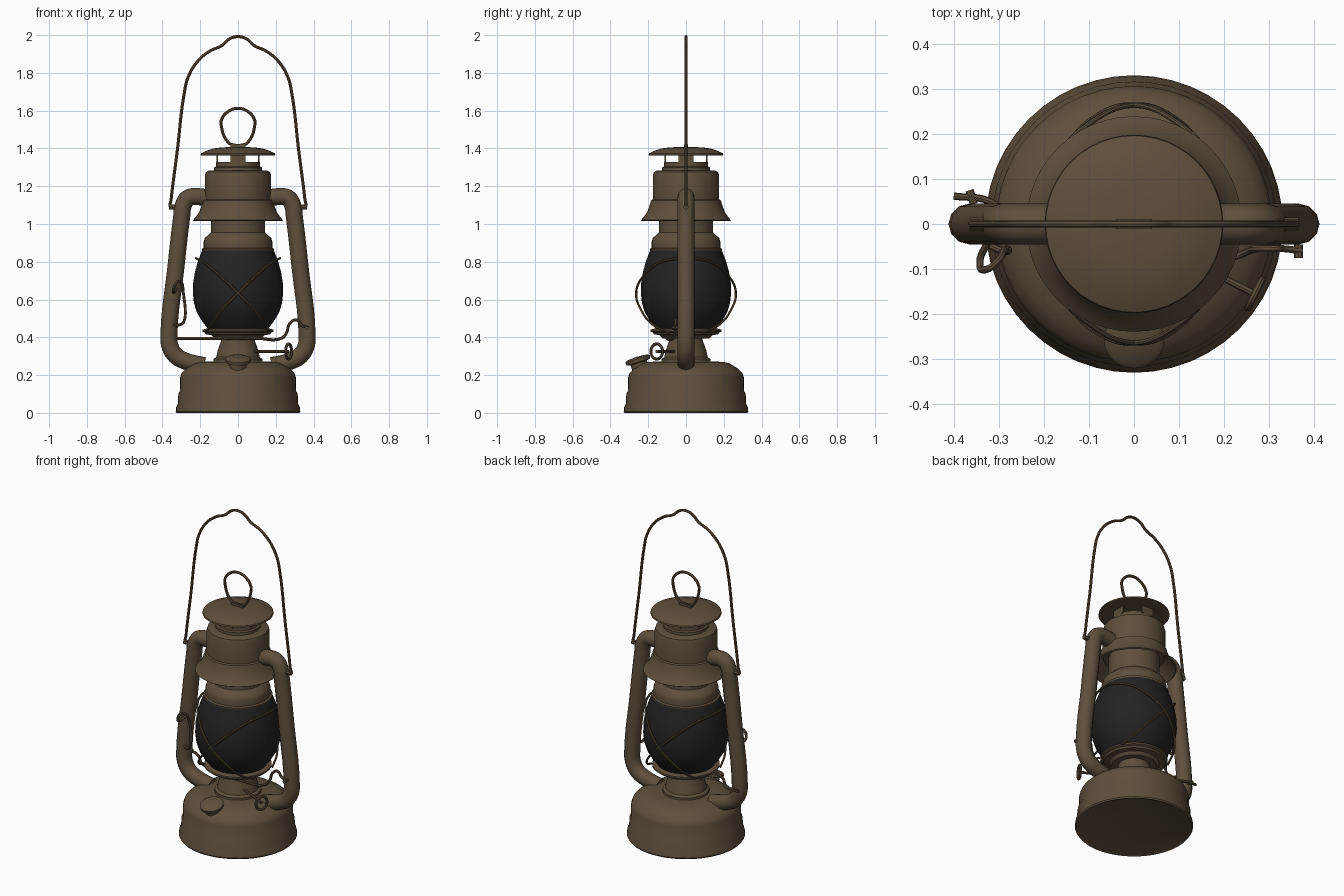
import bpy, bmesh, math
from mathutils import Vector, Matrix

old = bpy.data.objects.get("Cube")
if old:
    bpy.data.objects.remove(old, do_unlink=True)


def material(name, rgb):
    m = bpy.data.materials.new(name)
    m.use_nodes = True
    m.diffuse_color = (*rgb, 1)
    bsdf = m.node_tree.nodes["Principled BSDF"]
    bsdf.inputs["Base Color"].default_value = (*rgb, 1)
    bsdf.inputs["Roughness"].default_value = 0.7
    return m


BROWN = material("aged brown metal", (0.115, 0.078, 0.045))
BLACK = material("dark smoked glass", (0.016, 0.016, 0.016))


def add_mesh(name, mesh, mat=BROWN):
    obj = bpy.data.objects.new(name, mesh)
    bpy.context.collection.objects.link(obj)
    mesh.materials.clear()
    mesh.materials.append(mat)
    bpy.ops.object.select_all(action="DESELECT")
    obj.select_set(True)
    bpy.context.view_layer.objects.active = obj
    bpy.ops.object.shade_smooth_by_angle(angle=math.radians(35))
    return obj


def lathe(name, profile, mat=BROWN, steps=48):
    """Spin (radius, height) points round the z axis."""
    bm = bmesh.new()
    verts = [bm.verts.new((r, 0, z)) for r, z in profile]
    edges = [bm.edges.new(pair) for pair in zip(verts, verts[1:])]
    bmesh.ops.spin(bm, geom=verts + edges, cent=(0, 0, 0), axis=(0, 0, 1),
                   angle=math.tau, steps=steps, use_duplicate=False)
    bmesh.ops.remove_doubles(bm, verts=bm.verts, dist=0.0005)
    bmesh.ops.recalc_face_normals(bm, faces=bm.faces)
    mesh = bpy.data.meshes.new(name)
    bm.to_mesh(mesh)
    bm.free()
    return add_mesh(name, mesh, mat)


def wire(name, points, radius=0.007, closed=False, curved=True, sides=2):
    """Sweep a round section along a path and keep it as a mesh."""
    curve = bpy.data.curves.new(name, "CURVE")
    curve.dimensions = "3D"
    curve.bevel_depth = radius
    curve.bevel_resolution = sides
    curve.resolution_u = 6
    curve.use_fill_caps = True
    spline = curve.splines.new("BEZIER")
    spline.bezier_points.add(len(points) - 1)
    for bp, p in zip(spline.bezier_points, points):
        bp.co = p
        bp.handle_left_type = bp.handle_right_type = "AUTO" if curved else "VECTOR"
    spline.use_cyclic_u = closed
    temp = bpy.data.objects.new(name + "_path", curve)
    bpy.context.collection.objects.link(temp)
    deps = bpy.context.evaluated_depsgraph_get()
    mesh = bpy.data.meshes.new_from_object(temp.evaluated_get(deps))
    bpy.data.objects.remove(temp, do_unlink=True)
    mesh.name = name
    return add_mesh(name, mesh)


def box(name, center, size, turn=0):
    bm = bmesh.new()
    bmesh.ops.create_cube(bm, size=1, matrix=Matrix.Rotation(turn, 4, "Z")
                          @ Matrix.Translation(center) @ Matrix.Diagonal((*size, 1)))
    mesh = bpy.data.meshes.new(name)
    bm.to_mesh(mesh)
    bm.free()
    return add_mesh(name, mesh)


def mirror_path(half):
    """Complete a path that ends on x = 0."""
    return half + [(-x, y, z) for x, y, z in reversed(half[:-1])]


# Fuel tank
lathe("fuel_tank", [(0, 0.005), (0.315, 0.005), (0.325, 0), (0.33, 0.008), (0.327, 0.03),
                    (0.318, 0.05), (0.316, 0.1), (0.308, 0.115), (0.306, 0.19),
                    (0.298, 0.212), (0.275, 0.235), (0.23, 0.262), (0.2, 0.27),
                    (0.13, 0.272), (0, 0.272)])

# Burner and globe plate
lathe("burner", [(0.13, 0.265), (0.13, 0.285), (0.115, 0.295), (0.108, 0.33),
                 (0.088, 0.385), (0.088, 0.4), (0, 0.4)])
lathe("globe_plate", [(0, 0.395), (0.125, 0.395), (0.14, 0.412), (0.17, 0.415),
                      (0.175, 0.425), (0.188, 0.43), (0.188, 0.44), (0.165, 0.447), (0, 0.447)])

# Glass globe
lathe("glass_globe", [(0.155, 0.44), (0.19, 0.485), (0.217, 0.53), (0.233, 0.58),
                      (0.239, 0.635), (0.237, 0.69), (0.228, 0.745), (0.213, 0.8),
                      (0.19, 0.86)], BLACK)

# Chimney above the globe
lathe("chimney", [(0, 0.858), (0.19, 0.855), (0.192, 0.868), (0.182, 0.873), (0.182, 0.905),
                  (0.176, 0.925), (0.155, 0.945), (0.144, 0.955), (0.142, 1.1)])

# Flared hood
lathe("hood", [(0.14, 1.085), (0.17, 1.085), (0.2, 1.05), (0.232, 1.015), (0.239, 1.02),
               (0.222, 1.038), (0.205, 1.065), (0.19, 1.105), (0.185, 1.125),
               (0.176, 1.13), (0.176, 1.255), (0.17, 1.275), (0.155, 1.283), (0, 1.283)])

# Vent collar with four posts
lathe("vent_collar", [(0.126, 1.28), (0.126, 1.3), (0.116, 1.305), (0.116, 1.328),
                      (0.108, 1.328), (0.108, 1.285)])
for i in range(4):
    box(f"vent_post_{i + 1}", (0.111, 0, 1.347), (0.008, 0.08, 0.05), i * math.pi / 2)

# Top cap
lathe("top_cap", [(0, 1.366), (0.16, 1.366), (0.19, 1.362), (0.198, 1.365), (0.196, 1.374),
                  (0.165, 1.388), (0.13, 1.4), (0.08, 1.406), (0, 1.408)])

# Lifting ring on the cap
box("ring_bracket", (0, 0, 1.412), (0.08, 0.022, 0.018))
ring = mirror_path([(0.03, 0, 1.42), (0.05, 0, 1.43), (0.09, 0, 1.53), (0.088, 0, 1.55),
                    (0.06, 0, 1.59), (0, 0, 1.612)])
wire("lifting_ring", ring, 0.008, closed=True)

# Side tubes, carrying ears and bail ends
for side, s in (("left", 1), ("right", -1)):
    path = [(0.15, 1.135), (0.22, 1.145), (0.265, 1.137), (0.289, 1.1), (0.298, 1.04),
            (0.33, 0.76), (0.365, 0.43), (0.362, 0.36), (0.332, 0.305), (0.28, 0.275),
            (0.18, 0.25)]
    wire(f"{side}_side_tube", [(s * x, 0, z) for x, z in path], 0.045, sides=4)
    wire(f"{side}_bail_ear", [(s * 0.28, 0, 1.09), (s * 0.365, 0, 1.09)], 0.014)

# Carrying bail
wire("carrying_bail", mirror_path([(0.345, 0, 1.085), (0.357, 0, 1.09), (0.354, 0, 1.13),
                                   (0.32, 0, 1.4), (0.285, 0, 1.69), (0.265, 0, 1.775),
                                   (0.215, 0, 1.86), (0.15, 0, 1.915), (0.085, 0, 1.945),
                                   (0.045, 0, 1.98), (0, 0, 1.992)]), 0.008)

# Crossed globe guard wires
front = [(-0.17, -0.09, 0.425), (-0.14, -0.18, 0.47), (-0.09, -0.235, 0.54),
         (0, -0.264, 0.635), (0.1, -0.222, 0.73), (0.17, -0.15, 0.79), (0.215, -0.06, 0.815)]
loop = front + [(x, -y, z) for x, y, z in reversed(front)]
for side, s in (("left", 1), ("right", -1)):
    wire(f"{side}_guard_wire", [(s * x, y, z) for x, y, z in loop], 0.006)

# Tilted filler cap
cap = lathe("filler_cap", [(0, -0.05), (0.045, -0.05), (0.045, 0), (0.065, 0.005),
                           (0.067, 0.022), (0.055, 0.03), (0, 0.034)], steps=24)
cap.matrix_world = Matrix.Translation((0, -0.25, 0.265)) @ Matrix.Rotation(0.3, 4, "X")

# Wick shaft and its wire handle
hub = Vector((0.268, -0.155, 0.325))
wire("wick_shaft", [(0.06, -0.05, 0.325), hub], 0.008)
along = Vector((0.45, 0.89, 0))
turns = [math.tau * i / 10 for i in range(10)]
wire("wick_handle", [hub + along * 0.035 * math.cos(a) + Vector((0, 0, 0.04 * math.sin(a)))
                     for a in turns], 0.008, closed=True)

# Globe lift lever
wire("lift_lever", [(-0.4, 0.062, 0.395), (-0.32, 0.05, 0.395), (-0.2, -0.05, 0.395),
                    (0.1, -0.1, 0.395), (0.23, -0.07, 0.395), (0.255, -0.06, 0.42),
                    (0.275, -0.055, 0.475), (0.31, -0.055, 0.492), (0.335, -0.055, 0.465),
                    (0.372, -0.06, 0.45)], 0.008)
wire("lever_stop", [(-0.365, 0.075, 0.395), (-0.355, 0.045, 0.395)], 0.009)
wire("lever_grip", [(0.365, -0.075, 0.45), (0.365, -0.045, 0.45)], 0.01)

# Hanging latch beside the right tube
wire("side_latch", [(-0.325, -0.04, 0.66), (-0.342, -0.085, 0.64), (-0.325, -0.1, 0.69),
                    (-0.305, -0.085, 0.695), (-0.29, -0.06, 0.64), (-0.288, -0.06, 0.48),
                    (-0.305, -0.055, 0.468), (-0.345, -0.03, 0.468)], 0.008)
